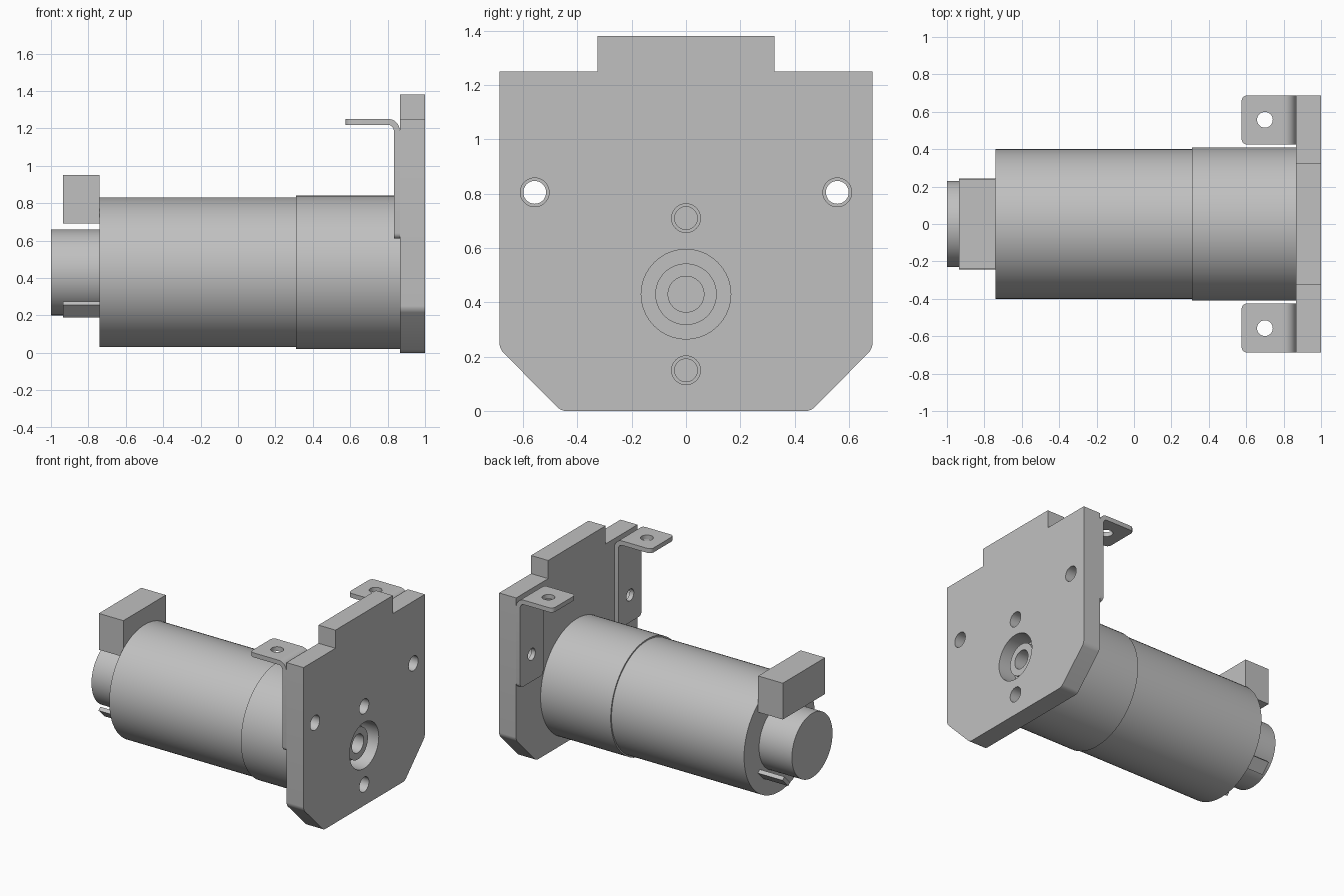
import bpy, bmesh
from math import pi, radians, sin, cos
from mathutils import Vector, Matrix

cube = bpy.data.objects.get("Cube")
if cube:
    bpy.data.objects.remove(cube, do_unlink=True)

AXIS_Z = 0.43   # height of the motor axis
PLATE_X = 0.865  # inner face of the mounting plate

metal = bpy.data.materials.new("plain grey")
metal.use_nodes = True
grey = (0.53, 0.53, 0.53, 1)
metal.diffuse_color = grey
metal.node_tree.nodes["Principled BSDF"].inputs["Base Color"].default_value = grey


def make(name, bm):
    bmesh.ops.recalc_face_normals(bm, faces=bm.faces)
    mesh = bpy.data.meshes.new(name)
    bm.to_mesh(mesh)
    bm.free()
    mesh.materials.append(metal)
    ob = bpy.data.objects.new(name, mesh)
    bpy.context.collection.objects.link(ob)
    return ob


def shade(ob):
    ob.data.shade_smooth()
    ob.data.set_sharp_from_angle(angle=radians(30))


def lathe(name, profile):
    """Revolve (x, radius) points about the motor axis."""
    bm = bmesh.new()
    verts = [bm.verts.new((x, 0, AXIS_Z + r)) for x, r in profile]
    edges = [bm.edges.new(pair) for pair in zip(verts, verts[1:])]
    bmesh.ops.spin(bm, geom=verts + edges, cent=(0, 0, AXIS_Z), axis=(1, 0, 0),
                   angle=2 * pi, steps=80)
    bmesh.ops.remove_doubles(bm, verts=bm.verts, dist=0.0005)
    return make(name, bm)


def extrude(points, vector):
    bm = bmesh.new()
    face = bm.faces.new([bm.verts.new(p) for p in points])
    top = bmesh.ops.extrude_face_region(bm, geom=[face])["geom"]
    bmesh.ops.translate(bm, vec=vector, verts=[v for v in top if isinstance(v, bmesh.types.BMVert)])
    return bm


def box(name, size, centre, tilt=0):
    bm = bmesh.new()
    place = Matrix.Translation(centre) @ Matrix.Rotation(tilt, 4, "X") @ Matrix.Diagonal((*size, 1))
    bmesh.ops.create_cube(bm, size=1, matrix=place)
    return make(name, bm)


def round_edges(bm, test, radius):
    edges = [e for e in bm.edges if test(*(v.co for v in e.verts))]
    bmesh.ops.bevel(bm, geom=edges, offset=radius, segments=5, profile=0.5, affect="EDGES")


def drill(ob, centre, radius, depth, axis="X"):
    """Cut a round hole, centred on the given point."""
    bm = bmesh.new()
    turn = Matrix.Rotation(pi / 2, 4, "Y") if axis == "X" else Matrix.Identity(4)
    bmesh.ops.create_cone(bm, cap_ends=True, segments=40, radius1=radius, radius2=radius,
                          depth=depth, matrix=Matrix.Translation(centre) @ turn)
    cutter = make("hole_cutter", bm)
    cutter.hide_render = True
    mod = ob.modifiers.new("hole", "BOOLEAN")
    mod.operation, mod.solver, mod.object = "DIFFERENCE", "EXACT", cutter
    bpy.context.view_layer.update()
    cut = ob.evaluated_get(bpy.context.evaluated_depsgraph_get())
    mesh = bpy.data.meshes.new_from_object(cut)
    ob.modifiers.clear()
    ob.data = mesh
    bpy.data.objects.remove(cutter, do_unlink=True)


# Motor can and rear cap
shade(lathe("motor_can", [(-0.74, 0), (-0.74, 0.40), (0.31, 0.40), (0.31, 0)]))
shade(lathe("rear_cap", [(-1, 0), (-1, 0.23), (-0.74, 0.23), (-0.74, 0)]))

# Gearbox with a bored output boss and two screw holes
gearbox = lathe("gearbox", [(0.31, 0), (0.31, 0.41), (PLATE_X, 0.41), (PLATE_X, 0.113),
                            (0.95, 0.113), (0.95, 0.066), (0.8, 0.066), (0.8, 0)])
screw_heights = (AXIS_Z - 0.28, AXIS_Z + 0.28)
for z in screw_heights:
    drill(gearbox, (PLATE_X, 0, z), 0.042, 0.2)
shade(gearbox)

# Connector block and the two tilted terminals
box("connector_block", (0.195, 0.48, 0.26), (-0.8375, 0, 0.82))
for side, label in ((1, "back"), (-1, "front")):
    box("terminal_" + label, (0.195, 0.092, 0.028), (-0.8375, side * 0.2, 0.232), side * pi / 4)

# Mounting plate with chamfered lower corners and a raised top tab
half = [(0.46, 0), (0.687, 0.23), (0.687, 1.25), (0.325, 1.25), (0.325, 1.38)]
outline = half + [(-y, z) for y, z in reversed(half)]
bm = extrude([(PLATE_X, y, z) for y, z in outline], Vector((1 - PLATE_X, 0, 0)))
round_edges(bm, lambda a, b: abs(a.x - b.x) > 0.1 and a.z < 0.3, 0.02)
plate = make("mounting_plate", bm)
drill(plate, (0.93, 0, AXIS_Z), 0.165, 0.4)
for y, z in [(0, z) for z in screw_heights] + [(0.557, 0.805), (-0.557, 0.805)]:
    drill(plate, (0.93, y, z), 0.053, 0.4)
shade(plate)

# Bent sheet brackets: a strip against the plate and a flange at the top
thick, bend = 0.032, 0.062
foot, tip, top = 0.61, 0.575, 1.25
arc = [(sin(i * pi / 16), cos(i * pi / 16)) for i in range(9)]
cx, cz = PLATE_X - bend, top - bend
section = [(tip, top)] + [(cx + bend * s, cz + bend * c) for s, c in arc]
section += [(PLATE_X, foot), (PLATE_X - thick, foot)]
section += [(cx + (bend - thick) * s, cz + (bend - thick) * c) for s, c in reversed(arc)]
section += [(tip, top - thick)]
for side, label in ((1, "back"), (-1, "front")):
    bm = extrude([(x, side * 0.425, z) for x, z in section], Vector((0, side * 0.262, 0)))
    round_edges(bm, lambda a, b: abs(a.y - b.y) < 0.01 and
                (max(a.x, b.x) < tip + 0.01 or max(a.z, b.z) < foot + 0.01), 0.03)
    bracket = make("bracket_" + label, bm)
    drill(bracket, (0.7, side * 0.557, top), 0.042, 0.3, "Z")
    drill(bracket, (PLATE_X, side * 0.557, 0.805), 0.042, 0.3)
    shade(bracket)
